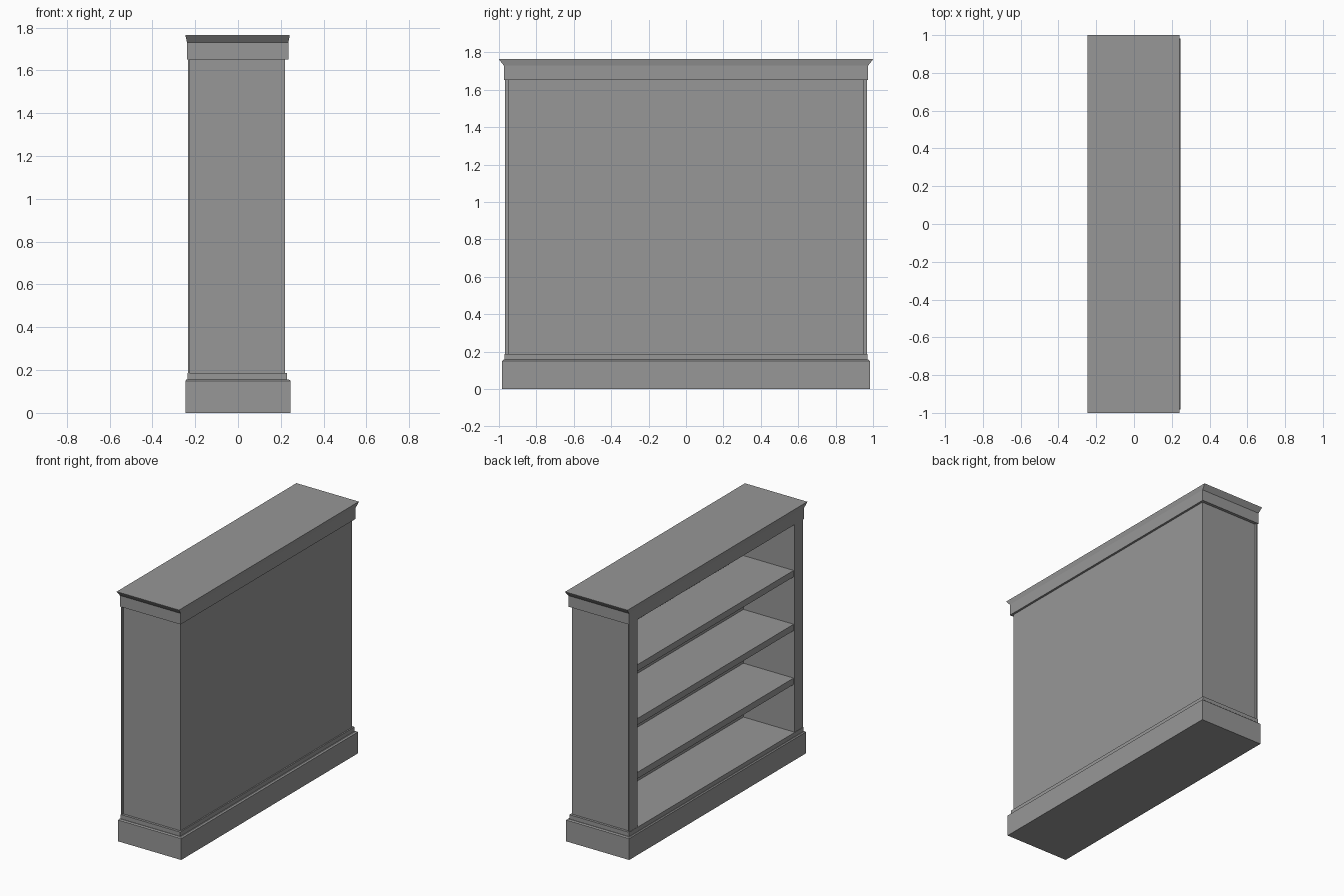
import bpy
import bmesh

cube = bpy.data.objects.get("Cube")
if cube:
    bpy.data.objects.remove(cube, do_unlink=True)

GREY = (0.31, 0.31, 0.31, 1.0)
mat = bpy.data.materials.new("plain grey")
mat.use_nodes = True
mat.diffuse_color = GREY
mat.node_tree.nodes["Principled BSDF"].inputs["Base Color"].default_value = GREY


def stack(name, rings):
    """Solid lofted through rectangles (z, x_min, x_max, y_min, y_max)."""
    bm = bmesh.new()
    loops = []
    for z, x0, x1, y0, y1 in rings:
        corners = ((x0, y0), (x1, y0), (x1, y1), (x0, y1))
        loops.append([bm.verts.new((x, y, z)) for x, y in corners])
    bm.faces.new(loops[0][::-1])
    bm.faces.new(loops[-1])
    for low, high in zip(loops, loops[1:]):
        for i in range(4):
            j = (i + 1) % 4
            bm.faces.new((low[i], low[j], high[j], high[i]))
    mesh = bpy.data.meshes.new(name)
    bm.to_mesh(mesh)
    bm.free()
    mesh.materials.append(mat)
    obj = bpy.data.objects.new(name, mesh)
    bpy.context.collection.objects.link(obj)
    return obj


def box(name, x0, x1, y0, y1, z0, z1):
    return stack(name, [(z0, x0, x1, y0, y1), (z1, x0, x1, y0, y1)])


FLOOR, CEILING = 0.187, 1.652
INNER_Y, SIDE_Y, STILE_Y = 0.875, 0.953, 0.967
FRONT, FRAME_BACK, INNER_BACK, BACK = -0.234, -0.226, 0.165, 0.22

# Plinth with a small sloped ledge and a moulding step above it
stack("plinth", [
    (0.0, -0.246, 0.246, -0.983, 0.983),
    (0.15, -0.246, 0.246, -0.983, 0.983),
    (0.157, -0.24, 0.236, -0.975, 0.975),
])
box("plinth_moulding", -0.236, 0.229, -0.97, 0.97, 0.157, FLOOR)

# Side walls and the front stiles that overlap them
for label, s in (("left", 1), ("right", -1)):
    y0, y1 = sorted((s * INNER_Y, s * SIDE_Y))
    box(label + "_side_wall", FRAME_BACK, BACK, y0, y1, FLOOR, CEILING)
    y0, y1 = sorted((s * INNER_Y, s * STILE_Y))
    box(label + "_stile", FRONT, FRAME_BACK, y0, y1, FLOOR, CEILING)

# Back panel
box("back_panel", INNER_BACK, BACK, -INNER_Y, INNER_Y, FLOOR, CEILING)

# Shelves evenly spaced above the floor
for i in range(1, 4):
    top = FLOOR + i * 0.379
    box(f"shelf_{i}", FRAME_BACK, INNER_BACK, -INNER_Y, INNER_Y, top - 0.045, top)

# Frieze and flared crown
box("frieze", -0.238, 0.235, -0.974, 0.974, CEILING, 1.73)
stack("crown", [
    (1.73, -0.238, 0.235, -0.974, 0.974),
    (1.76, -0.245, 0.241, -0.998, 0.998),
    (1.765, -0.245, 0.241, -1.0, 1.0),
])
